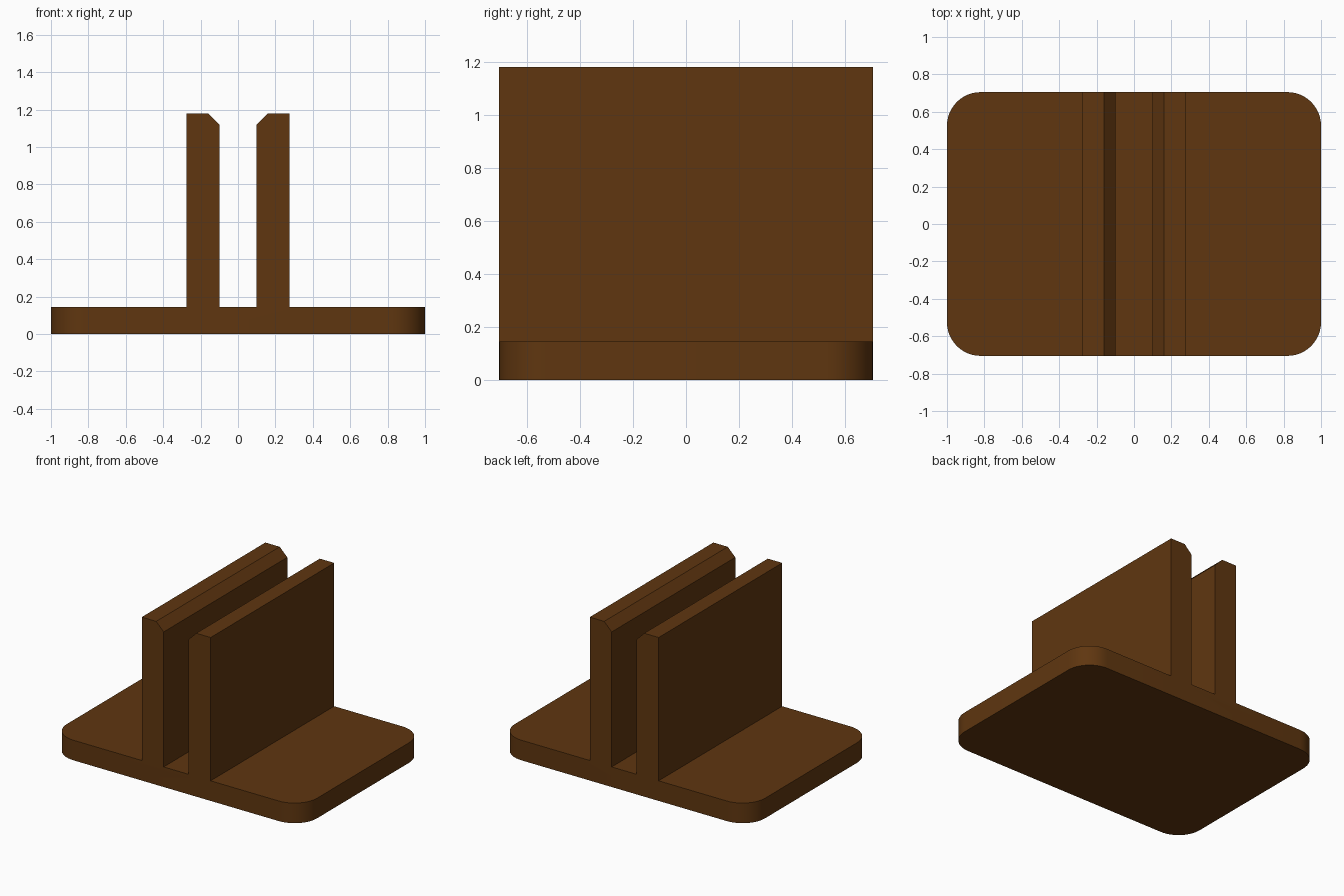
import bpy, bmesh, math

if "Cube" in bpy.data.objects:
    bpy.data.objects.remove(bpy.data.objects["Cube"])

HALF_DEPTH = 0.705
BASE_TOP, WALL_TOP = 0.145, 1.18
INNER, OUTER, CHAMFER = 0.10, 0.275, 0.06
CORNER_RADIUS = 0.18

brown = bpy.data.materials.new("brown")
brown.diffuse_color = (0.115, 0.037, 0.005, 1)
brown.use_nodes = True
brown.node_tree.nodes["Principled BSDF"].inputs["Base Color"].default_value = brown.diffuse_color

# Right half of the cross-section, from the bottom corner to the slot floor
half = [(1, 0), (1, BASE_TOP), (OUTER, BASE_TOP), (OUTER, WALL_TOP),
        (INNER + CHAMFER, WALL_TOP), (INNER, WALL_TOP - CHAMFER), (INNER, BASE_TOP)]
profile = half + [(-x, z) for x, z in reversed(half)]

# Extrude the mirrored profile from front to back
bm = bmesh.new()
front = bm.faces.new([bm.verts.new((x, -HALF_DEPTH, z)) for x, z in profile])
extruded = bmesh.ops.extrude_face_region(bm, geom=[front], use_keep_orig=True)
verts = [g for g in extruded["geom"] if isinstance(g, bmesh.types.BMVert)]
bmesh.ops.translate(bm, verts=verts, vec=(0, 2 * HALF_DEPTH, 0))
bmesh.ops.recalc_face_normals(bm, faces=bm.faces)

# Round the four upright corners of the base
corners = [e for e in bm.edges
           if all(abs(v.co.x) > 0.99 for v in e.verts)
           and abs(e.verts[0].co.z - e.verts[1].co.z) > 0.1]
bmesh.ops.bevel(bm, geom=corners, offset=CORNER_RADIUS, segments=12,
                profile=0.5, affect='EDGES')
bmesh.ops.recalc_face_normals(bm, faces=bm.faces)

mesh = bpy.data.meshes.new("slotted_stand")
bm.to_mesh(mesh)
bm.free()
mesh.materials.append(brown)
stand = bpy.data.objects.new("slotted_stand", mesh)
bpy.context.collection.objects.link(stand)

# Smooth the rounded corners only
bpy.context.view_layer.objects.active = stand
stand.select_set(True)
bpy.ops.object.shade_smooth_by_angle(angle=math.radians(30))
